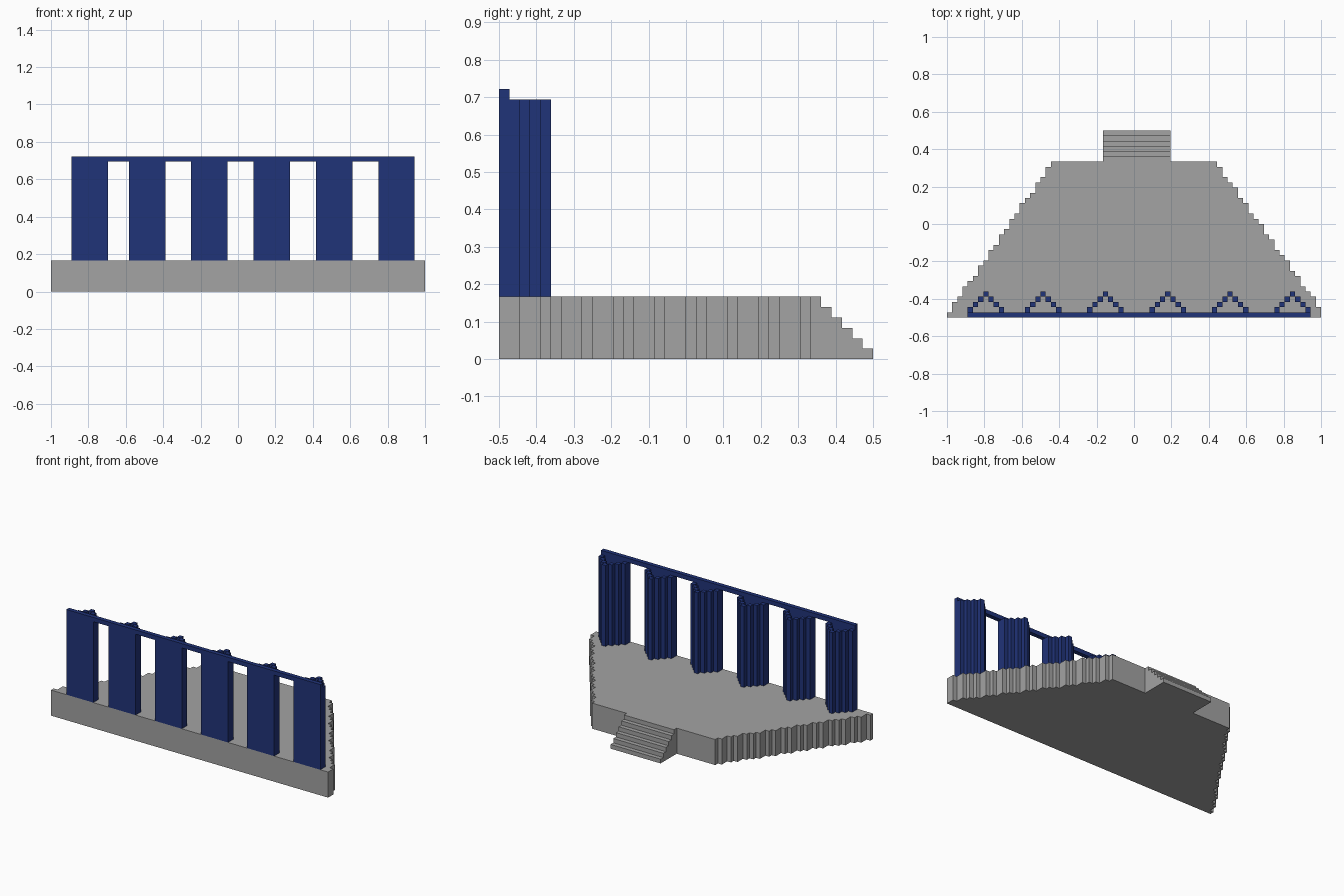
import bpy, bmesh
from mathutils import Vector

U = 1 / 36  # size of one block

cube = bpy.data.objects.get("Cube")
if cube:
    bpy.data.objects.remove(cube, do_unlink=True)


def material(name, rgb):
    m = bpy.data.materials.new(name)
    m.use_nodes = True
    m.diffuse_color = (*rgb, 1)
    for n in m.node_tree.nodes:
        if n.type == 'BSDF_PRINCIPLED':
            n.inputs["Base Color"].default_value = (*rgb, 1)
    return m


GREY = material("stone grey", (0.366, 0.366, 0.366))
BLUE = material("dark blue", (0.0145, 0.033, 0.19))


def finish(bm, name, mat):
    bmesh.ops.recalc_face_normals(bm, faces=bm.faces[:])
    me = bpy.data.meshes.new(name)
    bm.to_mesh(me)
    bm.free()
    me.materials.append(mat)
    ob = bpy.data.objects.new(name, me)
    bpy.context.scene.collection.objects.link(ob)
    return ob


def extrude(bm, points, direction):
    """Add a prism: a flat outline in block units pushed along a vector."""
    face = bm.faces.new([bm.verts.new(Vector(p) * U) for p in points])
    new = bmesh.ops.extrude_face_region(bm, geom=[face], use_keep_orig=True)["geom"]
    verts = [v for v in new if isinstance(v, bmesh.types.BMVert)]
    bmesh.ops.translate(bm, verts=verts, vec=Vector(direction) * U)


def box(bm, x0, x1, y0, y1, z0, z1):
    extrude(bm, [(x0, y0, z0), (x1, y0, z0), (x1, y1, z0), (x0, y1, z0)],
            (0, 0, z1 - z0))


# Platform: trapezoid with stepped slanting sides
ROWS, TOP = 30, 6


def stepped_side(start, sign, inset):
    pts, last = [(start, -18, 0)], start
    for r in range(1, ROWS):
        x = start - sign * inset(r)
        if x != last:
            pts += [(last, r - 18, 0), (x, r - 18, 0)]
            last = x
    return pts + [(last, ROWS - 18, 0)]


right_edge = stepped_side(36, 1, lambda r: (5 * r - 2) // 7)
left_edge = stepped_side(-36, -1, lambda r: round(20 * r / 29))
bm = bmesh.new()
extrude(bm, right_edge + left_edge[::-1], (0, 0, TOP))
finish(bm, "platform", GREY)

# Stairs at the back: six treads descending away from the platform
profile = [(-6, 12, 0), (-6, 12, TOP)]
for i in range(6):
    h = TOP - i
    profile += [(-6, 13 + i, h), (-6, 13 + i, h - 1)]
bm = bmesh.new()
extrude(bm, profile, (13, 0, 0))
finish(bm, "back_stairs", GREY)

# Hollow columns: flat front panel with a stepped chevron wall behind it
BEAM = 25
for i, x in enumerate((-32, -21, -9, 3, 15, 27)):
    bm = bmesh.new()
    box(bm, x, x + 7, -18, -17, TOP, BEAM)
    for k in range(4):
        for c in {k, 6 - k}:
            box(bm, x + c, x + c + 1, k - 17, k - 16, TOP, BEAM)
    finish(bm, f"column_{i + 1}", BLUE)

# Thin beam joining the column tops
bm = bmesh.new()
box(bm, -32, 34, -18, -17, BEAM, BEAM + 1)
finish(bm, "top_beam", BLUE)
